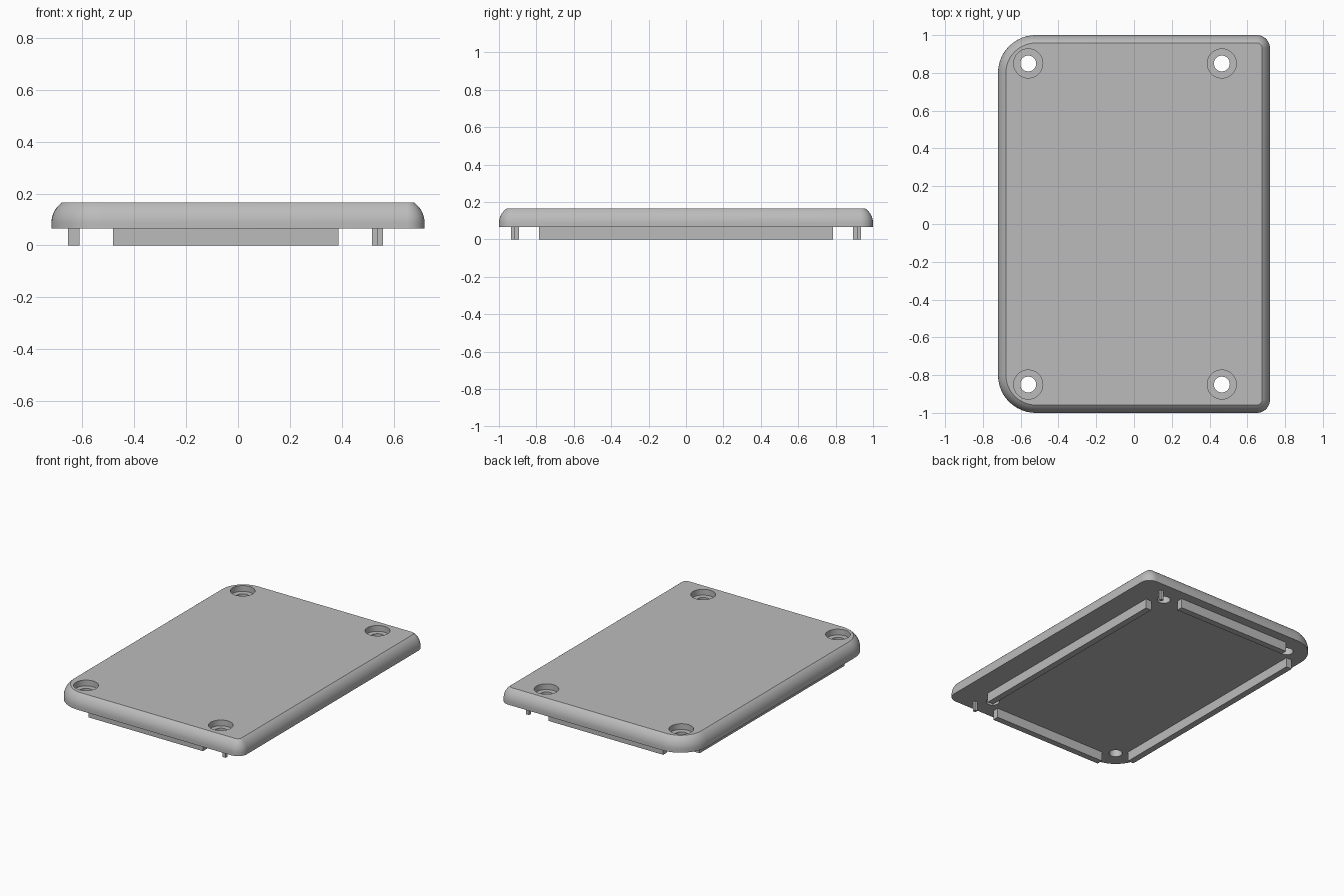
import bpy
import bmesh
from math import cos, sin, pi, radians

if "Cube" in bpy.data.objects:
    bpy.data.objects.remove(bpy.data.objects["Cube"], do_unlink=True)

HALF_X, HALF_Y = 0.72, 1.0
PLATE_BOTTOM, PLATE_TOP = 0.066, 0.166
HOLE_X = (-0.56, 0.465)
HOLE_Y = 0.85

grey = bpy.data.materials.new("plain grey")
grey.use_nodes = True
colour = (0.5, 0.5, 0.5, 1)
grey.diffuse_color = colour
grey.node_tree.nodes["Principled BSDF"].inputs["Base Color"].default_value = colour


def make_object(name, bm):
    bmesh.ops.recalc_face_normals(bm, faces=bm.faces)
    mesh = bpy.data.meshes.new(name)
    bm.to_mesh(mesh)
    bm.free()
    mesh.materials.append(grey)
    obj = bpy.data.objects.new(name, mesh)
    bpy.context.collection.objects.link(obj)
    return obj


def loft(name, rings):
    """Skin a stack of matching rings and cap both ends."""
    bm = bmesh.new()
    loops = [[bm.verts.new(p) for p in ring] for ring in rings]
    count = len(loops[0])
    for low, high in zip(loops, loops[1:]):
        for i in range(count):
            j = (i + 1) % count
            bm.faces.new((low[i], low[j], high[j], high[i]))
    bm.faces.new(loops[0][::-1])
    bm.faces.new(loops[-1])
    return make_object(name, bm)


def outline(inset, z, steps=12):
    """Rounded rectangle with wide corners on one long side."""
    ring = []
    corners = ((1, 1, 0.07), (-1, 1, 0.2), (-1, -1, 0.2), (1, -1, 0.07))
    for quarter, (sx, sy, radius) in enumerate(corners):
        cx, cy = sx * (HALF_X - radius), sy * (HALF_Y - radius)
        for k in range(steps + 1):
            a = (quarter + k / steps) * pi / 2
            r = radius - inset
            ring.append((cx + r * cos(a), cy + r * sin(a), z))
    return ring


def circle(x, y, r, z, sides=48):
    return [(x + r * cos(2 * pi * i / sides), y + r * sin(2 * pi * i / sides), z)
            for i in range(sides)]


def box(name, x0, x1, y0, y1):
    return loft(name, [[(x0, y0, z), (x1, y0, z), (x1, y1, z), (x0, y1, z)]
                       for z in (0, PLATE_BOTTOM)])


# Cover plate: straight lower lip, then a curved shoulder
ROUND, SWEEP = 0.098, radians(55)
rings = [outline(0, PLATE_BOTTOM)]
for i in range(11):
    a = SWEEP * i / 10
    rings.append(outline(ROUND * (1 - cos(a)),
                         PLATE_TOP - ROUND * (sin(SWEEP) - sin(a))))
plate = loft("cover_plate", rings)

# Counterbored screw holes
for x in HOLE_X:
    for y in (-HOLE_Y, HOLE_Y):
        ledge = PLATE_TOP - 0.04
        cutter = loft("hole_cutter", [circle(x, y, 0.042, 0), circle(x, y, 0.042, ledge),
                                      circle(x, y, 0.077, ledge), circle(x, y, 0.077, 0.3)])
        cutter.hide_render = True
        cut = plate.modifiers.new("screw_hole", "BOOLEAN")
        cut.object = cutter
        cut.solver = "EXACT"
        bpy.context.view_layer.objects.active = plate
        bpy.ops.object.modifier_apply(modifier=cut.name)
        bpy.data.objects.remove(cutter, do_unlink=True)

bpy.ops.object.select_all(action="DESELECT")
plate.select_set(True)
bpy.context.view_layer.objects.active = plate
bpy.ops.object.shade_smooth_by_angle(angle=radians(28))

# Locating rails under the plate
box("left_rail", 0.516, 0.56, -0.787, 0.787)
box("right_rail", -0.655, -0.611, -0.787, 0.787)
for name, side in (("front", -1), ("back", 1)):
    inner, outer = side * 0.893, side * 0.936
    box(name + "_rail", -0.482, 0.388, min(inner, outer), max(inner, outer))
    # Small corner pegs beside the left screw holes
    inner = side * 0.915
    box(name + "_peg", 0.538, 0.56, min(inner, outer), max(inner, outer))
